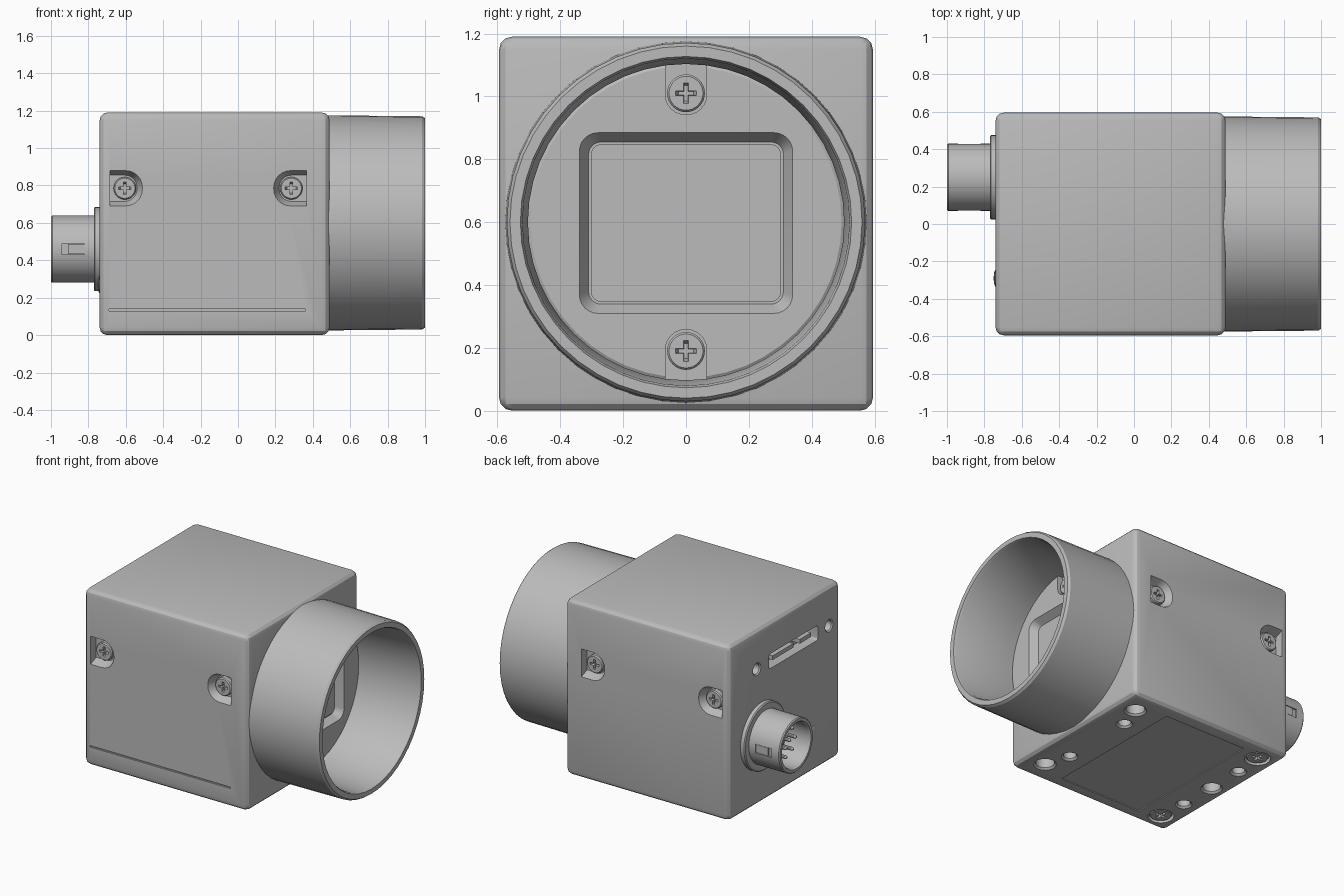
import bpy, bmesh
from math import sin, cos, pi, radians
from mathutils import Matrix, Vector

if "Cube" in bpy.data.objects:
    bpy.data.objects.remove(bpy.data.objects["Cube"])

grey = bpy.data.materials.new("housing_grey")
grey.use_nodes = True
grey.diffuse_color = (0.5, 0.5, 0.5, 1)
grey.node_tree.nodes["Principled BSDF"].inputs["Base Color"].default_value = (0.5, 0.5, 0.5, 1)

# Local axes (u, v, outward) of each side of the housing
X, Y, Z = Vector((1, 0, 0)), Vector((0, 1, 0)), Vector((0, 0, 1))
SIDES = {"front": (X, Z, -Y), "back": (-X, Z, Y), "lens": (Y, Z, X),
         "rear": (-Y, Z, -X), "bottom": (X, -Y, -Z)}


def place(side, loc):
    m = Matrix(SIDES[side]).transposed().to_4x4()
    m.translation = loc
    return m


def finish(mesh):
    mesh.shade_smooth()
    mesh.set_sharp_from_angle(angle=radians(25))


def make(name, mesh, matrix=None):
    ob = bpy.data.objects.new(name, mesh)
    bpy.context.scene.collection.objects.link(ob)
    if matrix is not None:
        ob.matrix_world = matrix
    return ob


def loft(name, rings, side, loc, closed=False):
    """Skin a list of (outline, height) rings, capped or joined end to end."""
    bm = bmesh.new()
    loops = [[bm.verts.new((u, v, h)) for u, v in pts] for pts, h in rings]
    pairs = list(zip(loops, loops[1:]))
    if closed:
        pairs.append((loops[-1], loops[0]))
    else:
        bm.faces.new(loops[0])
        bm.faces.new(loops[-1])
    n = len(loops[0])
    for a, b in pairs:
        for i in range(n):
            j = (i + 1) % n
            bm.faces.new((a[i], a[j], b[j], b[i]))
    bmesh.ops.recalc_face_normals(bm, faces=bm.faces)
    mesh = bpy.data.meshes.new(name)
    bm.to_mesh(mesh)
    bm.free()
    mesh.materials.append(grey)
    finish(mesh)
    return make(name, mesh, place(side, loc))


def circle(r, n=32):
    return [(r * cos(2 * pi * i / n), r * sin(2 * pi * i / n)) for i in range(n)]


def lathe(name, profile, side, loc, n=32, closed=False):
    return loft(name, [(circle(r, n), h) for r, h in profile], side, loc, closed)


def rounded(u0, u1, v0, v1, left, right):
    """Rectangle with separate corner radii on its left and right ends."""
    pts = []
    for k, (u, v, r) in enumerate([(u1, v1, right), (u0, v1, left), (u0, v0, left), (u1, v0, right)]):
        su, sv = (-1 if u == u1 else 1), (-1 if v == v1 else 1)
        steps = 7 if r else 1
        for i in range(steps):
            a = pi / 2 * (k + i / 6)
            pts.append((u + su * r + r * cos(a), v + sv * r + r * sin(a)) if r else (u, v))
    return pts


def box(name, u, v, lo, hi, side, loc, r=0):
    shape = rounded(-u, u, -v, v, r, r)
    return loft(name, [(shape, lo), (shape, hi)], side, loc)


def cut(target, cutters):
    """Subtract the cutters, bake the result and remove the cutters."""
    for c in cutters:
        c.hide_render = True
        mod = target.modifiers.new("cut", "BOOLEAN")
        mod.operation, mod.solver, mod.object = "DIFFERENCE", "EXACT", c
    dg = bpy.context.evaluated_depsgraph_get()
    mesh = bpy.data.meshes.new_from_object(target.evaluated_get(dg))
    target.modifiers.clear()
    target.data = mesh
    finish(mesh)
    for c in cutters:
        bpy.data.objects.remove(c)


# Cross-head screw, one unit in radius, reused everywhere
def cross(a, b):
    quarter = [(a, -b), (a, b), (b, b)]
    pts = []
    for k in range(4):
        c, s = round(cos(k * pi / 2)), round(sin(k * pi / 2))
        pts += [(u * c - v * s, u * s + v * c) for u, v in quarter]
    return pts


origin = Vector((0, 0, 0))
head = lathe("screw", [(1, -0.6), (1, -0.12), (0.9, 0)], "front", origin)
cut(head, [loft("cross", [(cross(0.4, 0.1), -0.35), (cross(0.6, 0.13), 0.1)], "front", origin)])
screw_mesh = head.data
bpy.data.objects.remove(head)


def screw(name, side, loc, r):
    make(name, screw_mesh, place(side, loc) @ Matrix.Scale(r, 4))


# Housing block with chamfered edges
half = 0.595
body = box("housing", 0.615, half, -half, half, "front", (-0.125, 0, half))
bev = body.modifiers.new("bevel", "BEVEL")
bev.width, bev.segments = 0.042, 3
cutters = []

# Side screw pockets, flat toward the outer end
for side, y in (("front", -half), ("back", half)):
    for tag, x, d in (("rear", -0.605, 1), ("lens", 0.285, -1)):
        s = d if side == "front" else -d
        rings = [(rounded(-0.08, 0.065, -0.07, 0.07, 0, 0.065), -0.06),
                 (rounded(-0.08, 0.095, -0.095, 0.095, 0, 0.09), 0.002)]
        rings = [([(u * s, v) for u, v in pts], h) for pts, h in rings]
        cutters.append(loft("pocket", rings, side, (x, y, 0.785)))
        screw(f"{side}_screw_{tag}", side, (x, y * 0.955, 0.785), 0.06)

# Seam line low on the front
cutters.append(box("seam", 0.525, 0.005, -0.01, 0.01, "front", (-0.165, -half, 0.135)))

# Rear data port with two threaded holes
rear = -0.74
cutters.append(box("port", 0.26, 0.05, -0.08, 0.02, "rear", (rear, -0.09, 0.925), 0.015))
for y in (0.3, -0.47):
    cutters.append(lathe("hole", [(0.035, -0.08), (0.035, -0.008), (0.045, 0.003)], "rear", (rear, y, 0.925)))
for y, w in ((0.0, 0.11), (-0.24, 0.06)):
    box("port_tongue", w, 0.014, -0.085, -0.015, "rear", (rear, y, 0.925))

# Underside: mounting holes, screw pockets and a shallow panel
mounts = [(-0.62, 0, 0.055)]
for s in (-1, 1):
    mounts += [(0.35, s * 0.43, 0.058), (0.295, s * 0.26, 0.04), (-0.615, s * 0.26, 0.04)]
    cutters.append(lathe("pocket", [(0.08, -0.035), (0.08, 0.02)], "bottom", (-0.6, s * 0.46, 0)))
    screw("bottom_screw", "bottom", (-0.6, s * 0.46, 0.005), 0.07)
for x, y, r in mounts:
    cutters.append(lathe("hole", [(r, -0.1), (r, -0.012), (r + 0.014, 0.002)], "bottom", (x, y, 0)))
cutters.append(box("panel", 0.31, 0.5, -0.006, 0.02, "bottom", (-0.15, 0, 0), 0.01))
cut(body, cutters)

# Lens mount tube
axis_z = 0.6
lathe("lens_mount", [(0.575, 0.47), (0.57, 0.985), (0.56, 1.0), (0.527, 1.0), (0.52, 0.985),
                     (0.503, 0.6), (0.503, 0.47)], "lens", (0, 0, axis_z), 48, True)

# Sensor plate with bevelled window recess and screw slots
plate = lathe("sensor_plate", [(0.508, -0.08), (0.508, -0.008), (0.495, 0)], "lens", (0.555, 0, axis_z), 48)
window = [(rounded(-w, w, -h, h, r, r), d) for w, h, r, d in
          ((0.31, 0.258, 0.04, -0.05), (0.34, 0.288, 0.06, 0.001))]
cutters = [loft("window", window, "lens", (0.555, 0, 0.597))]
slot = rounded(-0.18, 0.068, -0.066, 0.066, 0, 0.064)
for s in (-1, 1):
    loc = Vector((0.555, 0, axis_z + s * 0.41))
    shape = [(v, -s * u) for u, v in slot]
    cutters.append(loft("slot", [(shape, -0.04), (shape, 0.02)], "lens", loc))
    screw("sensor_screw", "lens", loc - X * 0.012, 0.06)
cut(plate, cutters)
box("sensor_glass", 0.303, 0.251, -0.01, 0.004, "lens", (0.506, 0, 0.597), 0.035)

# Rear round connector: flange, hollow barrel with side notches, insert and pins
plug = Vector((rear, 0.25, 0.46))
lathe("connector_flange", [(0.225, -0.01), (0.225, 0.025), (0.218, 0.031)], "rear", plug, 40)
barrel = lathe("connector_barrel", [(0.18, 0), (0.18, 0.253), (0.174, 0.26), (0.156, 0.26),
                                    (0.15, 0.25), (0.15, 0)], "rear", plug, 40, True)
cut(barrel, [box("notch", 0.06, 0.03, -0.012, 0.05, side, plug + Vector((-0.14, s * 0.178, 0)))
             for side, s in (("front", -1), ("back", 1))])
for side, s in (("front", -1), ("back", 1)):
    box("notch_latch", 0.045, 0.027, -0.02, -0.003, side, plug + Vector((-0.125, s * 0.178, 0)))
lathe("connector_insert", [(0.152, 0), (0.152, 0.08)], "rear", plug)
box("connector_key", 0.03, 0.015, 0.05, 0.22, "rear", plug + Z * 0.14)
for count, ring in ((8, 0.1), (4, 0.04)):
    for u, v in circle(ring, count):
        lathe("connector_pin", [(0.012, 0.07), (0.012, 0.18), (0.006, 0.19)], "rear",
              plug + Vector((0, -u, v)), 10)

# Status light
lathe("status_light", [(0.045, -0.01), (0.045, 0.002), (0.03, 0.008), (0.01, 0.01)], "rear", (rear, -0.29, 0.27))
